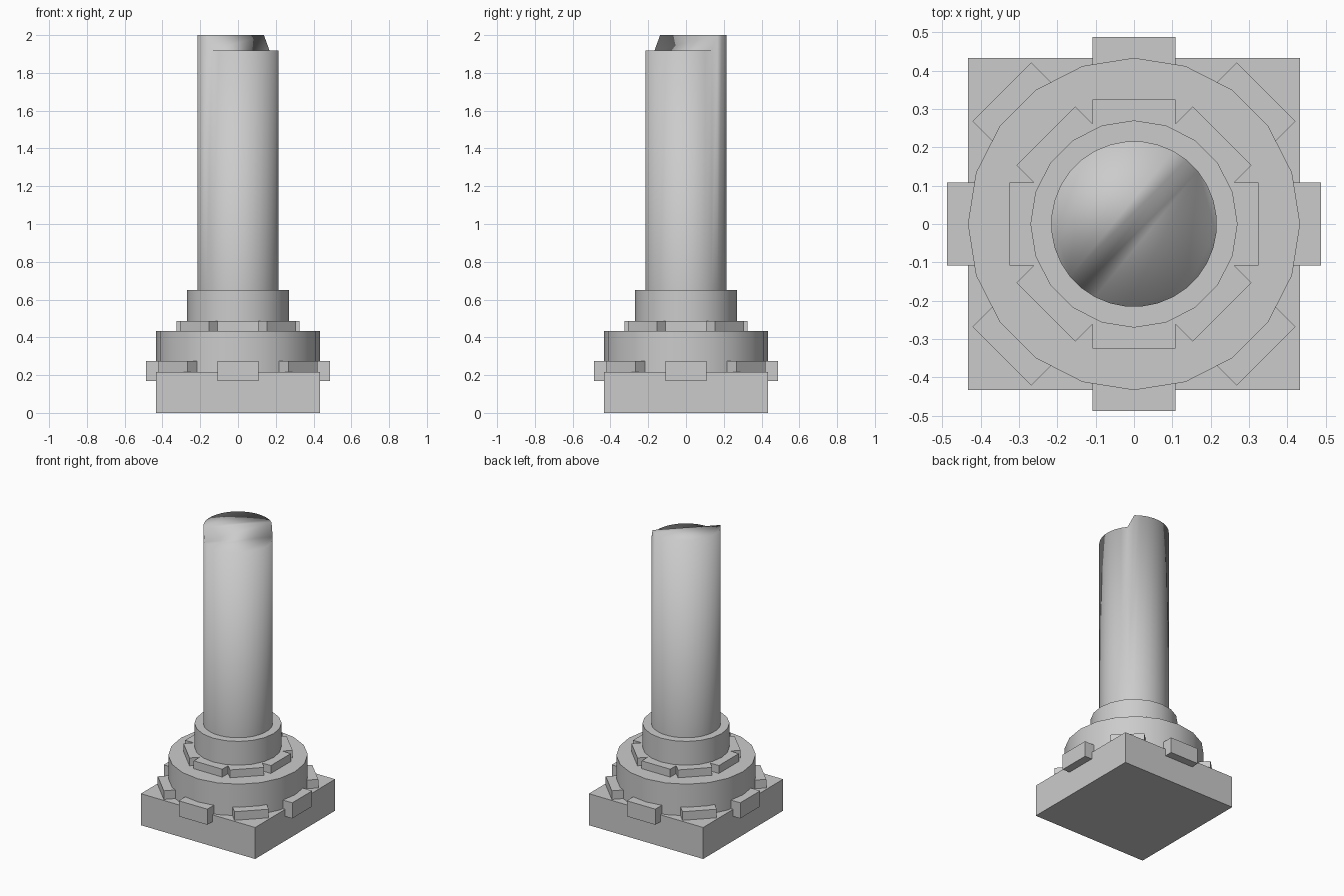
import bpy, bmesh, math
from mathutils import Matrix, Vector

if "Cube" in bpy.data.objects:
    bpy.data.objects.remove(bpy.data.objects["Cube"])

stone = bpy.data.materials.new("grey stone")
stone.diffuse_color = (0.6, 0.6, 0.6, 1)
stone.use_nodes = True
stone.node_tree.nodes["Principled BSDF"].inputs["Base Color"].default_value = stone.diffuse_color


def add_object(name, bm, smooth_angle=None):
    bmesh.ops.recalc_face_normals(bm, faces=bm.faces)
    me = bpy.data.meshes.new(name)
    bm.to_mesh(me)
    bm.free()
    me.materials.append(stone)
    ob = bpy.data.objects.new(name, me)
    bpy.context.collection.objects.link(ob)
    if smooth_angle:
        bpy.ops.object.select_all(action='DESELECT')
        ob.select_set(True)
        bpy.context.view_layer.objects.active = ob
        bpy.ops.object.shade_smooth_by_angle(angle=math.radians(smooth_angle))
    return ob


def box(bm, lo, hi, angle=0.0):
    size = [h - l for l, h in zip(lo, hi)]
    mid = [(h + l) / 2 for l, h in zip(lo, hi)]
    m = (Matrix.Rotation(angle, 4, 'Z') @ Matrix.Translation(mid)
         @ Matrix.Diagonal((*size, 1)))
    bmesh.ops.create_cube(bm, size=1, matrix=m)


def disc(name, radius, z0, z1, sides=20):
    bm = bmesh.new()
    # one corner points along +y
    m = Matrix.Translation((0, 0, (z0 + z1) / 2)) @ Matrix.Rotation(math.pi / 2, 4, 'Z')
    ret = bmesh.ops.create_cone(bm, cap_ends=True, segments=sides, radius1=radius,
                                radius2=radius, depth=z1 - z0)
    # move a corner exactly onto the +y axis
    v = ret["verts"][0].co
    turn = math.pi / 2 - math.atan2(v.y, v.x)
    m = Matrix.Translation((0, 0, (z0 + z1) / 2)) @ Matrix.Rotation(turn, 4, 'Z')
    bmesh.ops.transform(bm, matrix=m, verts=bm.verts)
    add_object(name, bm, 30)


def tab_ring(name, inner, outer, z0, z1):
    bm = bmesh.new()
    for i in range(8):
        box(bm, (inner, -0.108, z0), (outer, 0.108, z1), i * math.pi / 4)
    add_object(name, bm)


# square plinth
bm = bmesh.new()
box(bm, (-0.433, -0.433, 0), (0.433, 0.433, 0.216))
add_object("plinth", bm)

# round base steps and their rings of blocks
disc("lower_drum", 0.433, 0.2, 0.433)
disc("upper_drum", 0.27, 0.42, 0.65)
tab_ring("lower_blocks", 0.37, 0.487, 0.168, 0.275)
tab_ring("upper_blocks", 0.21, 0.325, 0.40, 0.487)

# broken shaft: one half of the top is snapped off lower along a diagonal
bm = bmesh.new()
N, R = 32, 0.216
bottom, top = [], []
for i in range(N):
    # start at the first corner of the tall half (about 50 degrees)
    a = math.radians(50.6) + i * 2 * math.pi / N
    x, y = R * math.cos(a), R * math.sin(a)
    bottom.append(bm.verts.new((x, y, 0.64)))
    top.append(bm.verts.new((x, y, 2.0 if i < N // 2 else 1.918)))
for i in range(N):
    j = (i + 1) % N
    bm.faces.new((bottom[i], bottom[j], top[j], top[i]))
h = N // 2
bm.faces.new(top[:h])                                # tall half
bm.faces.new(top[h:])                                # low half
bm.faces.new((top[0], top[h - 1], top[h], top[-1]))  # sloped break
for f in bm.faces:
    f.smooth = True
add_object("broken_shaft", bm)
